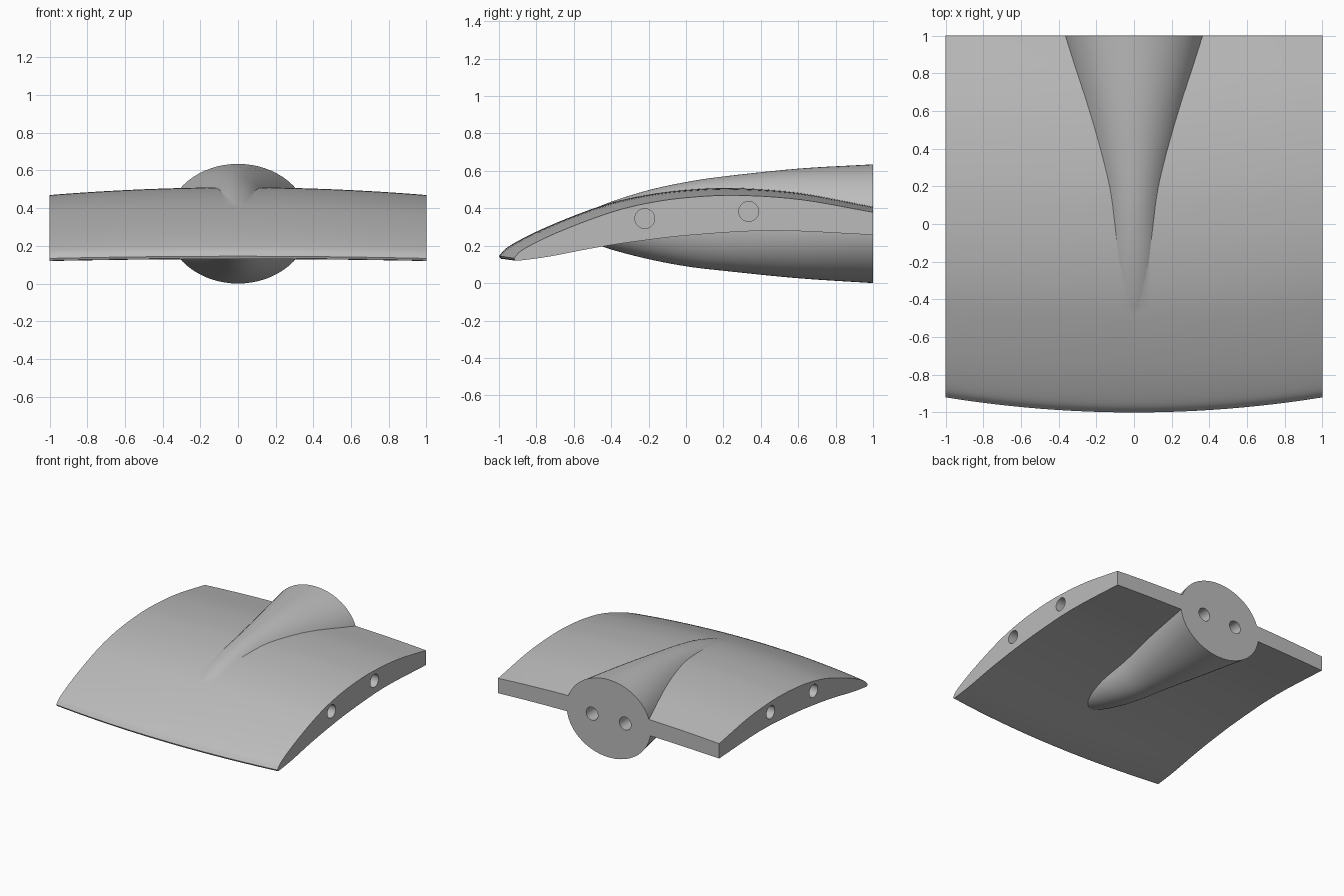
import bpy, bmesh, math
from mathutils import Vector, Matrix

cube = bpy.data.objects.get("Cube")
if cube:
    bpy.data.objects.remove(cube, do_unlink=True)

# Single plain grey
grey = bpy.data.materials.new("light grey")
grey.use_nodes = True
COLOUR = (0.5, 0.5, 0.5, 1)
grey.diffuse_color = COLOUR
grey.node_tree.nodes["Principled BSDF"].inputs["Base Color"].default_value = COLOUR


def smooth_path(points, steps):
    """Catmull-Rom curve through the points."""
    pts = [Vector(p) for p in points]
    pts = [2 * pts[0] - pts[1]] + pts + [2 * pts[-1] - pts[-2]]
    out = []
    for a, b, c, d in zip(pts, pts[1:], pts[2:], pts[3:]):
        for i in range(steps):
            t = i / steps
            out.append(0.5 * (2 * b + (c - a) * t + (2 * a - 5 * b + 4 * c - d) * t ** 2
                              + (3 * b - a - 3 * c + d) * t ** 3))
    return out + [pts[-2]]


def loft(name, rings):
    """Skin closed rings into a solid with flat end caps."""
    bm = bmesh.new()
    loops = [[bm.verts.new(p) for p in ring] for ring in rings]
    n = len(loops[0])
    for a, b in zip(loops, loops[1:]):
        for i in range(n):
            j = (i + 1) % n
            bm.faces.new((a[i], a[j], b[j], b[i]))
    bm.faces.new(loops[0])
    bm.faces.new(loops[-1])
    bmesh.ops.recalc_face_normals(bm, faces=bm.faces)
    return add_object(name, bm)


def add_object(name, bm):
    mesh = bpy.data.meshes.new(name)
    bm.to_mesh(mesh)
    bm.free()
    mesh.materials.append(grey)
    obj = bpy.data.objects.new(name, mesh)
    bpy.context.collection.objects.link(obj)
    return obj


def combine(target, other, operation):
    mod = target.modifiers.new(operation.lower(), 'BOOLEAN')
    mod.operation, mod.solver, mod.object = operation, 'EXACT', other
    bpy.ops.object.select_all(action='DESELECT')
    bpy.context.view_layer.objects.active = target
    target.select_set(True)
    bpy.ops.object.modifier_apply(modifier=mod.name)
    bpy.data.objects.remove(other, do_unlink=True)


# Wing: cambered section (y, z), shrinking and drooping toward both ends
upper = [(-1, .145), (-.95, .195), (-.8, .275), (-.6, .36), (-.4, .43), (-.2, .475),
         (0, .5), (.25, .51), (.6, .485), (1, .412)]
lower = [(1, .28), (.45, .305), (0, .28), (-.3, .245), (-.55, .205), (-.8, .155),
         (-.97, .131), (-.995, .134)]
section = smooth_path(upper, 5) + smooth_path(lower, 4)
stations = [i / 12 - 1 for i in range(25)]
wing = loft("wing", [[(x, 1 - (1 - y) * (1 - .04 * x * x), z * (1 - .08 * x * x))
                      for y, z in section] for x in stations])

# Tapered pod: (y, half width, top, bottom)
pod_path = smooth_path([(-.6, .03, .33, .27), (-.55, .075, .37, .235), (-.4, .13, .435, .18),
                        (-.2, .165, .497, .128), (0, .178, .54, .09), (.2, .2, .57, .066),
                        (.6, .285, .612, .026), (1, .38, .635, 0)], 5)
ANGLES = [math.tau * i / 64 for i in range(64)]
pod = loft("pod", [[(w * math.cos(a), y, (t + b) / 2 + (t - b) / 2 * math.sin(a))
                    for a in ANGLES] for y, w, t, b in pod_path])
combine(wing, pod, 'UNION')


# Round dowel holes in both wing ends and in the pod's rear face
def drill(location, axis, depth=.3, radius=.053):
    bm = bmesh.new()
    spin = Matrix.Rotation(math.pi / 2, 4, axis)
    bmesh.ops.create_cone(bm, cap_ends=True, segments=32, radius1=radius, radius2=radius,
                          depth=2 * depth, matrix=Matrix.Translation(location) @ spin)
    combine(wing, add_object("hole_cutter", bm), 'DIFFERENCE')


for side in (-1, 1):
    for y, z in ((-.22, .345), (.335, .383)):
        drill((side, y, z), 'Y')
    drill((side * .15, 1, .317), 'X')

wing.name = "wing_with_pod"
wing.select_set(True)
bpy.context.view_layer.objects.active = wing
bpy.ops.object.shade_smooth_by_angle(angle=math.radians(30))
